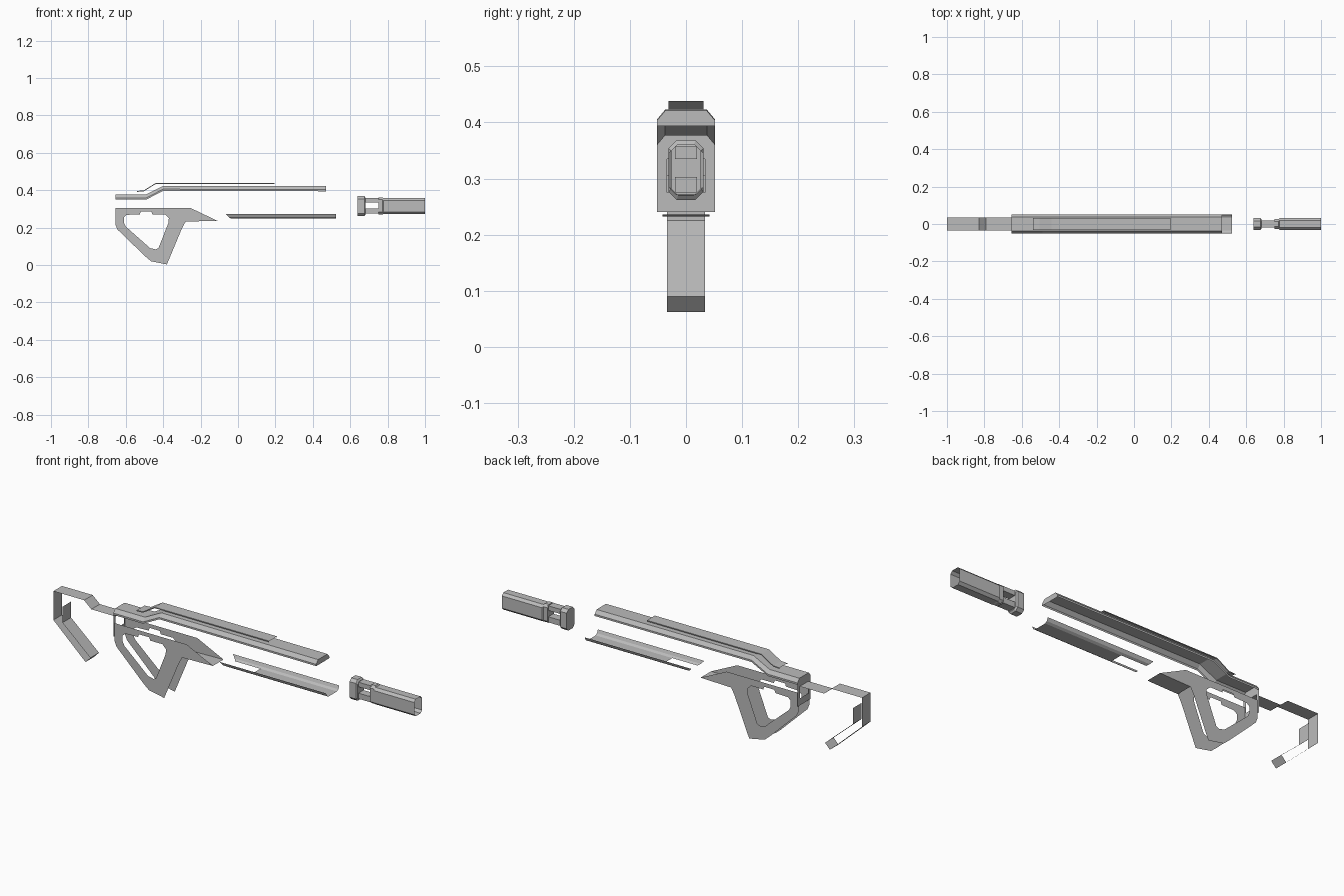
import bpy, bmesh
from mathutils import Vector

if "Cube" in bpy.data.objects:
    bpy.data.objects.remove(bpy.data.objects["Cube"])

grey = bpy.data.materials.new("dark_grey")
grey.diffuse_color = (.5, .5, .5, 1)
grey.use_nodes = True
grey.node_tree.nodes["Principled BSDF"].inputs["Base Color"].default_value = grey.diffuse_color


def finish(name, bm):
    bmesh.ops.recalc_face_normals(bm, faces=bm.faces[:])
    me = bpy.data.meshes.new(name)
    bm.to_mesh(me)
    bm.free()
    me.materials.append(grey)
    ob = bpy.data.objects.new(name, me)
    bpy.context.collection.objects.link(ob)
    return ob


def loft(name, rows, closed=False, caps=()):
    """Skin a list of equal-length rows of 3D points."""
    bm = bmesh.new()
    vs = [[bm.verts.new(p) for p in r] for r in rows]
    n = len(rows[0])
    for a, b in zip(vs, vs[1:]):
        for i in range(n if closed else n - 1):
            j = (i + 1) % n
            bm.faces.new((a[i], a[j], b[j], b[i]))
    for c in caps:
        bm.faces.new(vs[c])
    return finish(name, bm)


def strip(name, path, half):
    """Flat ribbon across the width, following an x/z path."""
    return loft(name, [[(x, -half, z), (x, half, z)] for x, z in path])


def outline_fill(bm, loops):
    """Fill an outline with holes."""
    edges = []
    for pts in loops:
        v = [bm.verts.new(p) for p in pts]
        edges += [bm.edges.new((v[i], v[(i + 1) % len(v)])) for i in range(len(v))]
    bmesh.ops.triangle_fill(bm, use_beauty=True, use_dissolve=False, edges=edges)
    bmesh.ops.dissolve_limit(bm, angle_limit=.01, verts=bm.verts[:], edges=bm.edges[:])


def octagon(x, hy, z0, z1, c):
    return [(x, -hy + c, z0), (x, hy - c, z0), (x, hy, z0 + c), (x, hy, z1 - c),
            (x, hy - c, z1), (x, -hy + c, z1), (x, -hy, z1 - c), (x, -hy, z0 + c)]


def box(name, x0, x1, hy, z0, z1):
    ring = lambda x: [(x, -hy, z0), (x, hy, z0), (x, hy, z1), (x, -hy, z1)]
    return loft(name, [ring(x0), ring(x1)], True, (0, -1))


# Skeleton stock: outer and inner ribbons
strip("stock_outer", [(-.655, .335), (-.79, .335), (-.83, .37), (-1, .37),
                      (-1, .225), (-.822, .062), (-.795, .09)], .034)
strip("stock_inner", [(-.795, .09), (-.95, .225), (-.95, .305)], .034)

# Upper shroud with bevelled shoulders and closed ends
path = [(-.655, .377), (-.49, .377), (-.40, .423), (.47, .421)]
sec = [(-.052, -.027), (-.052, -.018), (-.037, 0), (.037, 0), (.052, -.018), (.052, -.027)]
loft("upper_shroud", [[(x, y, z + dz) for y, dz in sec] for x, z in path], caps=(0, -1))

# Raised top rail with thin rims
rail = [(-.54, .396), (-.505, .398), (-.44, .438), (.195, .438)]
loft("top_rail", [[(x, -.031, z - .005), (x, -.031, z), (x, .031, z), (x, .031, z - .005)]
                  for x, z in rail])

# Rear receiver plate with the stock opening
bm = bmesh.new()
outer = [(-.052, .24), (.052, .24), (.052, .352), (-.052, .352)]
hole = [(-.034, .275), (.034, .275), (.034, .335), (-.034, .335)]
outline_fill(bm, [[(-.655, y, z) for y, z in p] for p in (outer, hole)])
finish("rear_plate", bm)

# Grip and lower receiver side plates with thumb opening
grip = [(-.655, .305), (-.255, .305), (-.11, .236), (-.28, .232), (-.30, .195), (-.38, .003),
        (-.465, .02), (-.495, .045), (-.645, .19), (-.655, .215)]
opening = [(-.61, .255), (-.595, .268), (-.525, .27), (-.52, .285), (-.463, .285), (-.458, .27),
           (-.39, .27), (-.37, .25), (-.372, .225), (-.425, .09), (-.44, .083), (-.47, .09),
           (-.60, .205), (-.61, .225)]
for side, tag in ((-1, "left"), (1, "right")):
    bm = bmesh.new()
    outline_fill(bm, [[(x, side * .042, z) for x, z in p] for p in (grip, opening)])
    finish("grip_side_" + tag, bm)

# Receiver underside ahead of the grip
strip("receiver_underside", [(-.28, .232), (-.11, .236)], .042)

# Lower handguard trough with a slot at its rear
for s, tag in ((-1, "left"), (1, "right")):
    loft("handguard_side_" + tag,
         [[(-.065, s * .052, .272), (-.05, s * .045, .256), (-.04, s * .034, .249)],
          [(.10, s * .052, .272), (.10, s * .045, .256), (.10, s * .034, .249)],
          [(.525, s * .052, .272), (.525, s * .045, .256), (.525, s * .034, .249)]])
strip("handguard_bottom", [(.10, .249), (.525, .249)], .034)

# Muzzle: flange, cage bars, collar and open tube
loft("muzzle_flange", [octagon(.64, .031, .262, .368, .014),
                       octagon(.675, .031, .262, .368, .014),
                       octagon(.682, .026, .27, .36, .012)], True, (0, -1))
box("muzzle_cage_top", .68, .755, .02, .335, .358)
box("muzzle_cage_bottom", .68, .755, .02, .275, .303)
loft("muzzle_tube", [octagon(.75, .026, .27, .362, .012),
                     octagon(.772, .026, .27, .362, .012),
                     octagon(.777, .031, .272, .357, .012),
                     octagon(1.0, .031, .272, .357, .012)], True, (0,))
